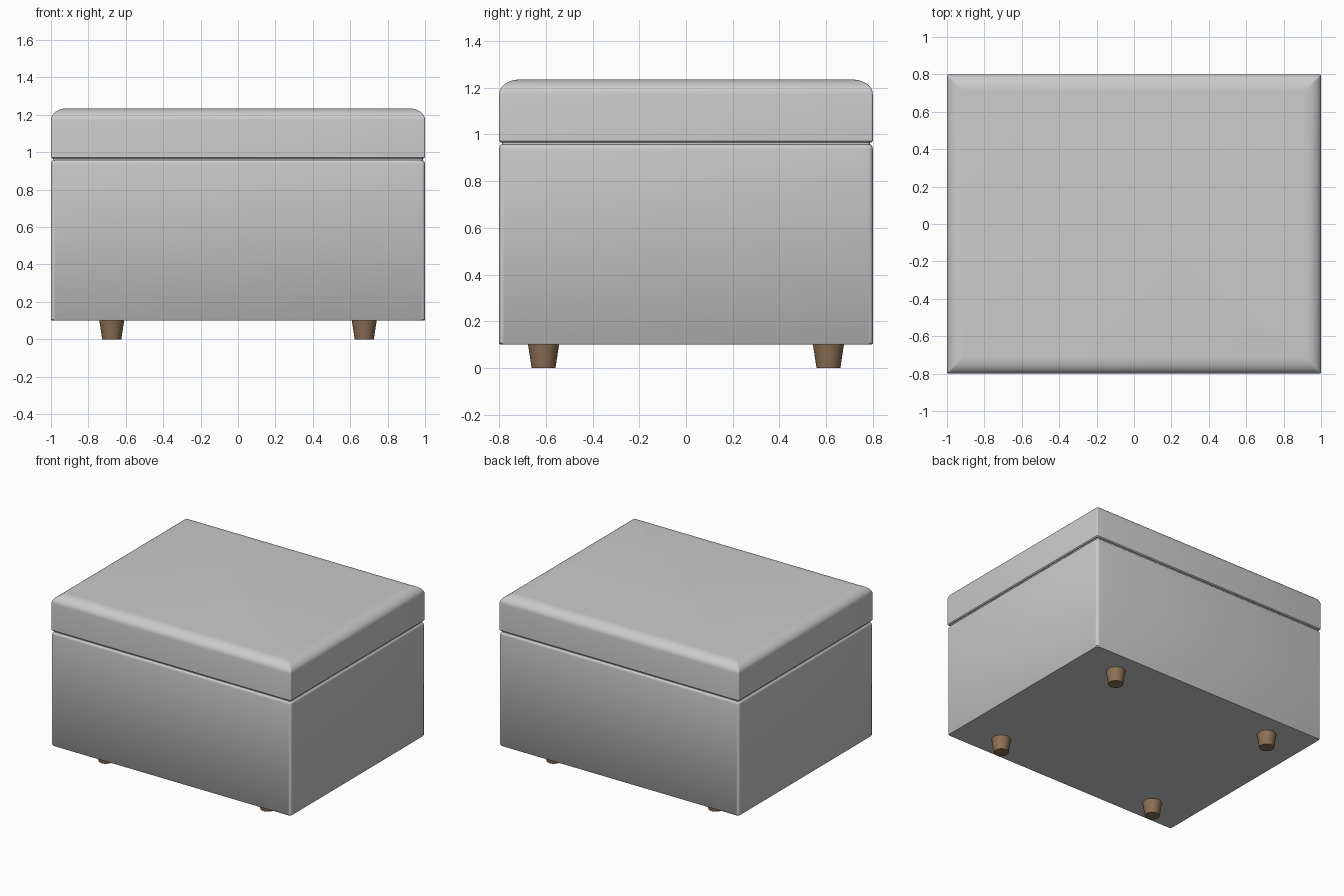
import bpy, bmesh, math

if "Cube" in bpy.data.objects:
    bpy.data.objects.remove(bpy.data.objects["Cube"])

HX, HY = 1.0, 0.8


def stacked_box(name, profile, radius, segs=4, angle=40):
    """Rounded rectangle lofted through (inset, z) profile points."""
    bm = bmesh.new()
    rings = []
    for inset, z in profile:
        ring = []
        for i, (sx, sy) in enumerate([(1, 1), (-1, 1), (-1, -1), (1, -1)]):
            cx, cy = sx * (HX - inset - radius), sy * (HY - inset - radius)
            for k in range(segs + 1):
                a = math.pi / 2 * (i + k / segs)
                ring.append(bm.verts.new((cx + radius * math.cos(a),
                                          cy + radius * math.sin(a), z)))
        rings.append(ring)
    n = len(rings[0])
    for low, high in zip(rings, rings[1:]):
        for i in range(n):
            j = (i + 1) % n
            bm.faces.new((low[i], low[j], high[j], high[i]))
    bm.faces.new(rings[0][::-1])
    bm.faces.new(rings[-1])
    mesh = bpy.data.meshes.new(name)
    bm.to_mesh(mesh)
    bm.free()
    obj = bpy.data.objects.new(name, mesh)
    bpy.context.collection.objects.link(obj)
    bpy.context.view_layer.objects.active = obj
    obj.select_set(True)
    bpy.ops.object.shade_smooth_by_angle(angle=math.radians(angle))
    obj.select_set(False)
    return obj


def arc(width, height, z0, steps=8):
    """Quarter-ellipse shoulder rising from z0 and turning inward."""
    return [(width * (1 - math.cos(t)), z0 + height * math.sin(t))
            for t in (math.pi / 2 * k / steps for k in range(steps + 1))]


# Upholstered body with softened top rim
stacked_box("body", [(0.005, 0.10), (0.0, 0.106)] + arc(0.02, 0.022, 0.938, 5), 0.02)

# Narrow recess between body and lid
stacked_box("lid_seam", [(0.012, 0.95), (0.012, 0.975)], 0.015)

# Lid cushion: straight band with a rounded top
stacked_box("lid", [(0.006, 0.966), (0.0, 0.973)] + arc(0.085, 0.063, 1.172), 0.008)

# Tapered wooden feet
wood = bpy.data.materials.new("wood")
wood.diffuse_color = (0.26, 0.16, 0.09, 1)
wood.use_nodes = True
wood.node_tree.nodes["Principled BSDF"].inputs["Base Color"].default_value = wood.diffuse_color
for x, side in ((-0.675, "left"), (0.675, "right")):
    for y, end in ((-0.61, "front"), (0.61, "back")):
        bpy.ops.mesh.primitive_cone_add(vertices=32, radius1=0.051, radius2=0.067,
                                        depth=0.104, location=(x, y, 0.052))
        foot = bpy.context.object
        foot.name = f"{end}_{side}_foot"
        foot.data.materials.append(wood)
        bpy.ops.object.shade_smooth_by_angle(angle=math.radians(40))
        foot.select_set(False)
